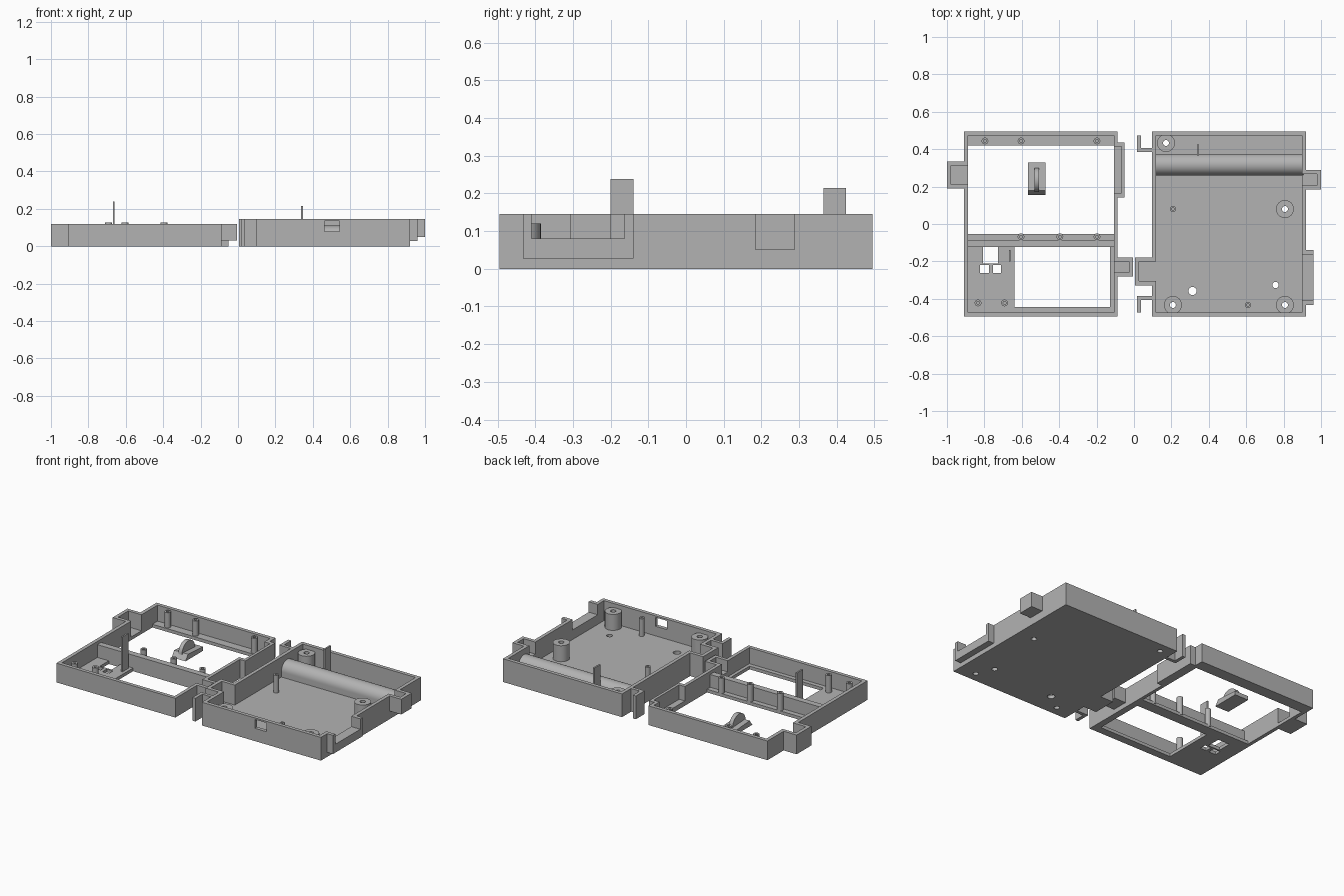
import bpy
import bmesh
import math
from mathutils import Matrix, Vector

cube = bpy.data.objects.get("Cube")
if cube:
    bpy.data.objects.remove(cube)

grey = bpy.data.materials.new("plain_grey")
grey.use_nodes = True
colour = (0.45, 0.45, 0.45, 1)
grey.diffuse_color = colour
grey.node_tree.nodes["Principled BSDF"].inputs["Base Color"].default_value = colour


def finish(name, bm):
    bmesh.ops.recalc_face_normals(bm, faces=bm.faces)
    mesh = bpy.data.meshes.new(name)
    bm.to_mesh(mesh)
    bm.free()
    mesh.materials.append(grey)
    ob = bpy.data.objects.new(name, mesh)
    bpy.context.collection.objects.link(ob)
    return ob


def box(name, x0, x1, y0, y1, z0, z1):
    bm = bmesh.new()
    size = Vector((x1 - x0, y1 - y0, z1 - z0))
    mid = Vector((x0 + x1, y0 + y1, z0 + z1)) / 2
    bmesh.ops.create_cube(bm, size=1, matrix=Matrix.Translation(mid) @ Matrix.Diagonal(size).to_4x4())
    return finish(name, bm)


def rod(name, x, y, r, z0, z1, sides=24):
    bm = bmesh.new()
    bmesh.ops.create_cone(bm, cap_ends=True, segments=sides, radius1=r, radius2=r, depth=z1 - z0,
                          matrix=Matrix.Translation((x, y, (z0 + z1) / 2)))
    return finish(name, bm)


def extrude_x(name, profile, x0, x1):
    bm = bmesh.new()
    face = bm.faces.new([bm.verts.new((x0, y, z)) for y, z in profile])
    moved = bmesh.ops.extrude_face_region(bm, geom=[face])["geom"]
    bmesh.ops.translate(bm, vec=(x1 - x0, 0, 0), verts=[v for v in moved if isinstance(v, bmesh.types.BMVert)])
    return finish(name, bm)


def smooth(ob):
    for other in bpy.context.selected_objects:
        other.select_set(False)
    bpy.context.view_layer.objects.active = ob
    ob.select_set(True)
    bpy.ops.object.shade_smooth_by_angle(angle=math.radians(35))


def combine(ob, operation, parts):
    bpy.context.view_layer.objects.active = ob
    for part in parts:
        mod = ob.modifiers.new("combine", "BOOLEAN")
        mod.operation, mod.solver, mod.object = operation, "EXACT", part
        bpy.ops.object.modifier_apply(modifier=mod.name)
        bpy.data.objects.remove(part)


def boxes(*rows):
    return [box("cutter", *row) for row in rows]


def post(name, x, y, r, hole, z0, z1, hole_from):
    ob = rod(name, x, y, r, z0, z1)
    combine(ob, "DIFFERENCE", [rod("cutter", x, y, hole, hole_from, z1 + 0.1, 16)])
    smooth(ob)


FLOOR, LID_H, BASE_H, UP = 0.02, 0.12, 0.145, 0.3

# Lid shell with its side tabs
lid = box("lid_shell", -0.91, -0.087, -0.495, 0.495, 0, LID_H)
combine(lid, "UNION", boxes(
    (-1, -0.9, 0.19, 0.335, 0, LID_H),
    (-0.1, -0.05, 0.143, 0.437, 0, LID_H),
    (-0.1, -0.006, -0.28, -0.178, 0.03, LID_H)))
combine(lid, "DIFFERENCE", boxes(
    (-0.887, -0.108, -0.472, 0.472, FLOOR, UP),
    (-0.978, -0.85, 0.212, 0.313, FLOOR, UP),
    (-0.15, -0.068, 0.165, 0.415, 0.03, UP),
    (-0.15, -0.027, -0.258, -0.2, 0.05, UP)))
# Lid windows and small openings
combine(lid, "DIFFERENCE", boxes(
    (-0.887, -0.108, -0.053, 0.42, -1, FLOOR + 0.005),
    (-0.64, -0.128, -0.445, -0.123, -1, FLOOR + 0.005),
    (-0.808, -0.727, -0.21, -0.123, -1, UP),
    (-0.823, -0.775, -0.262, -0.22, -1, UP),
    (-0.754, -0.71, -0.262, -0.22, -1, UP)))
box("lid_divider", -0.89, -0.105, -0.123, -0.085, 0.005, 0.1)
box("lid_fin", -0.669, -0.659, -0.2, -0.14, 0.01, 0.238)

# Lid posts
for x, y, top in ((-0.797, 0.444, 0.115), (-0.604, 0.444, 0.115), (-0.198, 0.444, 0.115),
                  (-0.604, -0.068, 0.128), (-0.396, -0.068, 0.128), (-0.198, -0.068, 0.115),
                  (-0.834, -0.422, 0.115), (-0.692, -0.422, 0.128)):
    post("lid_post", x, y, 0.018, 0.008, 0.01, top, 0.05)

# Loose rocker piece inside the lid window
extrude_x("rocker_base", [(0.155, 0), (0.33, 0), (0.33, 0.025), (0.18, 0.035)], -0.567, -0.472)
arc = [(0.235 + 0.065 * math.cos(math.pi * i / 20), 0.025 + 0.065 * math.sin(math.pi * i / 20)) for i in range(21)]
smooth(extrude_x("rocker_disc", arc, -0.532, -0.507))

# Base shell with its side tabs
base = box("base_shell", 0.096, 0.92, -0.495, 0.495, 0, BASE_H)
combine(base, "UNION", boxes(
    (0.9, 1, 0.185, 0.288, 0.05, BASE_H),
    (0.9, 0.96, -0.433, -0.14, 0.028, BASE_H),
    (0.006, 0.11, -0.328, -0.178, 0, BASE_H)))
combine(base, "DIFFERENCE", boxes(
    (0.118, 0.898, -0.472, 0.472, FLOOR, UP),
    (0.85, 0.978, 0.207, 0.266, 0.07, UP),
    (0.85, 1.1, -0.41, -0.163, 0.08, UP),
    (0.028, 0.15, -0.306, -0.2, FLOOR, UP),
    (0.463, 0.543, -0.6, -0.46, 0.08, 0.135)))

# Screw bosses open through the floor, and two plain floor holes
bosses = ((0.171, 0.433), (0.807, 0.08), (0.208, -0.433), (0.807, -0.433))
holes = [(x, y, 0.016) for x, y in bosses] + [(0.313, -0.358, 0.022), (0.757, -0.326, 0.017)]
combine(base, "DIFFERENCE", [rod("cutter", x, y, r, -0.1, 0.05) for x, y, r in holes])
for x, y in bosses:
    post("screw_boss", x, y, 0.048, 0.016, FLOOR, 0.12, -0.1)
for x, y in ((0.208, 0.08), (0.61, -0.433)):
    post("base_post", x, y, 0.016, 0.007, 0.01, 0.13, 0.07)

# Long rounded ridge across the base
ridge = [(0.375, 0.01)] + [(0.3175 + 0.0575 * math.cos(math.pi * i / 24),
                            0.0525 + 0.0575 * math.sin(math.pi * i / 24)) for i in range(25)] + [(0.26, 0.01)]
smooth(extrude_x("base_ridge", ridge, 0.11, 0.905))
box("base_fin", 0.337, 0.347, 0.365, 0.425, 0.01, 0.215)

# L-shaped clips on the base side
for side in (1, -1):
    y_in, y_arm, y_out = sorted((side * 0.385, side * 0.405, side * 0.473), key=abs)
    clip = box("side_clip", 0.016, 0.1, min(y_in, y_arm), max(y_in, y_arm), 0, BASE_H)
    combine(clip, "UNION", boxes((0.016, 0.037, min(y_in, y_out), max(y_in, y_out), 0, BASE_H)))
